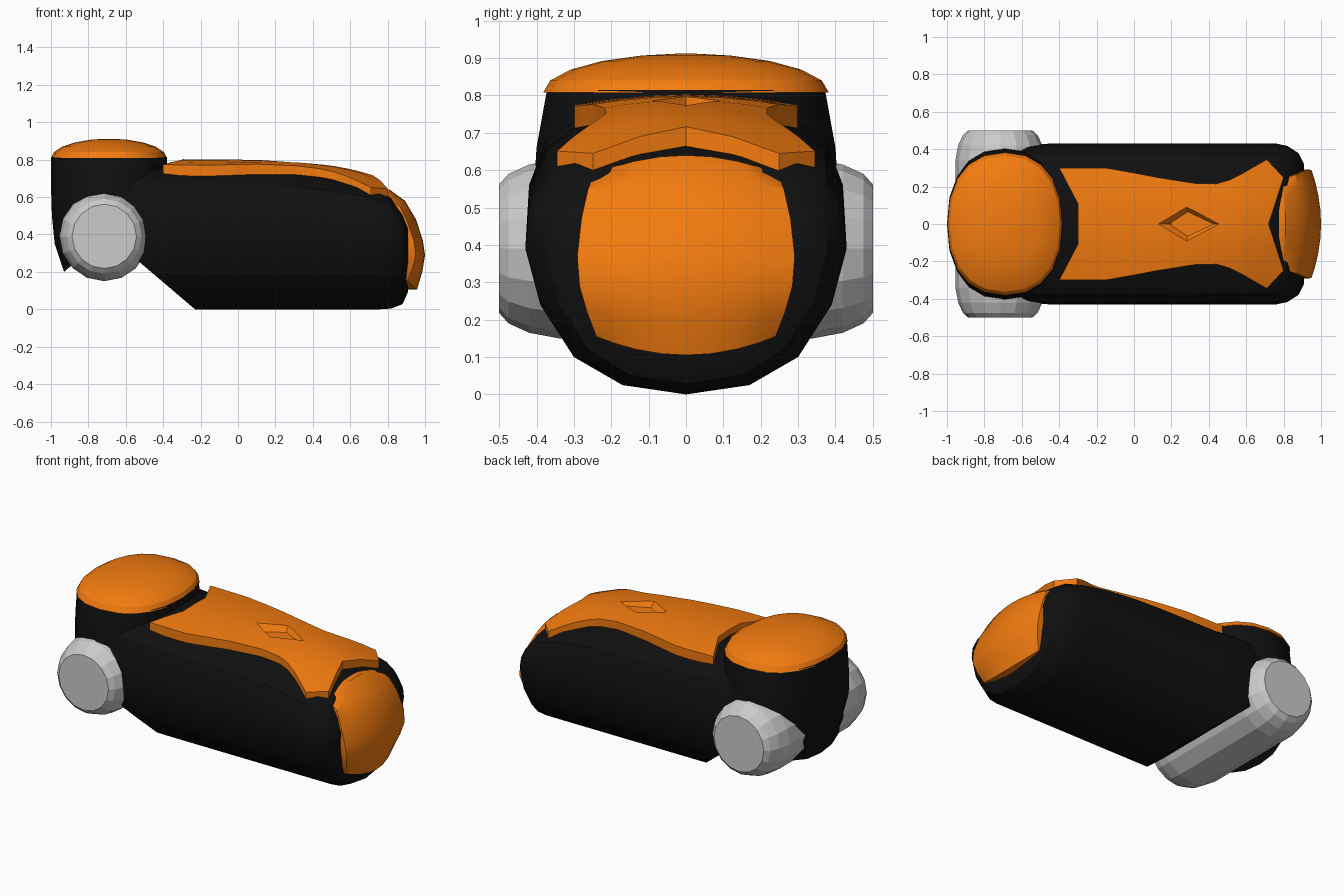
import bpy, bmesh, math

if "Cube" in bpy.data.objects:
    bpy.data.objects.remove(bpy.data.objects["Cube"])


def material(name, rgba):
    m = bpy.data.materials.new(name)
    m.diffuse_color = rgba
    m.use_nodes = True
    m.node_tree.nodes["Principled BSDF"].inputs["Base Color"].default_value = m.diffuse_color
    return m


BLACK = material("black", (0.005, 0.005, 0.005, 1))
ORANGE = material("orange", (0.9, 0.2, 0.005, 1))


def finish(name, bm, mat=None, smooth=30):
    bmesh.ops.recalc_face_normals(bm, faces=bm.faces)
    me = bpy.data.meshes.new(name)
    bm.to_mesh(me)
    bm.free()
    ob = bpy.data.objects.new(name, me)
    bpy.context.collection.objects.link(ob)
    if mat:
        me.materials.append(mat)
    bpy.ops.object.select_all(action='DESELECT')
    ob.select_set(True)
    bpy.context.view_layer.objects.active = ob
    if smooth:
        bpy.ops.object.shade_smooth_by_angle(angle=math.radians(smooth))
    return ob


def loft(name, rings, mat=None, smooth=30):
    """Skin closed rings of points and cap both ends."""
    bm = bmesh.new()
    rows = [[bm.verts.new(p) for p in r] for r in rings]
    n = len(rows[0])
    for a, b in zip(rows, rows[1:]):
        for i in range(n):
            j = (i + 1) % n
            bm.faces.new((a[i], a[j], b[j], b[i]))
    bm.faces.new(rows[0])
    bm.faces.new(rows[-1])
    return finish(name, bm, mat, smooth)


def shell(name, grid, offset, mat):
    """Thick panel from a grid of points, extruded straight along offset."""
    bm = bmesh.new()
    rows = [[bm.verts.new(p) for p in r] for r in grid]
    for a, b in zip(rows, rows[1:]):
        for i in range(len(a) - 1):
            bm.faces.new((a[i], a[i + 1], b[i + 1], b[i]))
    faces = list(bm.faces)
    ext = bmesh.ops.extrude_face_region(bm, geom=faces, use_keep_orig=True)
    verts = [g for g in ext['geom'] if isinstance(g, bmesh.types.BMVert)]
    bmesh.ops.translate(bm, verts=verts, vec=offset)
    return finish(name, bm, mat)


def cut(ob, cutter):
    cutter.hide_render = True
    mod = ob.modifiers.new("cut", 'BOOLEAN')
    mod.operation = 'DIFFERENCE'
    mod.solver = 'EXACT'
    mod.object = cutter
    bpy.context.view_layer.objects.active = ob
    bpy.ops.object.modifier_apply(modifier=mod.name)


def lerp(table, x):
    for (x0, y0), (x1, y1) in zip(table, table[1:]):
        if x <= x1:
            t = max(0, (x - x0) / (x1 - x0))
            return y0 + (y1 - y0) * t
    return table[-1][1]


# main body: half cross-section (y, z) carried along x
half = [(0, 0), (.17, .025), (.30, .10), (.39, .24), (.43, .39), (.42, .55),
        (.375, .66), (.30, .71), (.15, .747), (0, .76)]
section = half + [(-y, z) for y, z in half[-2:0:-1]]
stations = [(-.66, .92, 1, .79), (-.56, .98, 1, .79), (-.45, 1, 1, .785),
            (-.3, 1, 1, .765), (.1, 1, 1, .76), (.3, 1, 1, .75),
            (.5, 1, 1, .725), (.65, 1, 1, .69), (.76, 1, 1, .65),
            (.82, .97, .99, .61), (.88, .88, .93, .52), (.91, .74, .76, .44)]


def body_ring(x, w, low, top):
    return [(x, y * w, .4 - (.4 - z) * low if z < .4
             else .4 + (z - .4) * (top - .4) / .36) for y, z in section]


body = loft("body", [body_ring(*s) for s in stations], BLACK)


# rear column and its domed cap: rounded plan rings
def plan_ring(z, x0, x1, ry, n=20):
    def p(v):
        return math.copysign(abs(v) ** .88, v)
    cx, rx = (x0 + x1) / 2, (x1 - x0) / 2
    return [(cx + rx * p(math.cos(a)), ry * p(math.sin(a)), z)
            for a in (2 * math.pi * i / n for i in range(n))]


column = loft("rear_column", [plan_ring(*r) for r in [
    (.2, -.93, -.45, .34), (.35, -.98, -.4, .395), (.5, -.995, -.39, .41),
    (.66, -1, -.38, .40), (.815, -1, -.38, .372)]], BLACK)

dome_rings = []
for a in (0, 18, 36, 54, 72, 86):
    c, s = math.cos(math.radians(a)), math.sin(math.radians(a))
    dome_rings.append(plan_ring(.808 + .104 * s, -.69 - .31 * c,
                                -.69 + .31 * c, .382 * c))
loft("rear_dome", dome_rings, ORANGE)

# underside wedge that clears the roller
wedge_profile = [(-.93, .2), (-.7, .4), (-.23, 0), (-.23, -.1), (-.93, -.1)]
wedge = loft("wedge_cutter", [[(x, y, z) for x, z in wedge_profile]
                              for y in (-.6, .6)], None, 0)
cut(body, wedge)
cut(column, wedge)
bpy.data.objects.remove(wedge)

# long roller with rounded ends
end = [(.5, .172), (.475, .2), (.42, .225), (.34, .24)]
profile = [(-y, r) for y, r in end] + end[::-1]
loft("roller", [[(-.715 + .0 + r * math.cos(a), y, .39 + r * math.sin(a))
                 for a in (2 * math.pi * i / 16 for i in range(16))]
                for y, r in profile], None, 0)

# top panel: waisted outline over a crowned surface
ridge = [(-.4, .803), (0, .80), (.2, .796), (.35, .785), (.5, .768),
         (.6, .75), (.7, .725), (.8, .682)]
crown = [(-.4, .33), (.2, .35), (.5, .55), (.8, .6)]
fr = [0, .36, .72, 1]
fr = [-f for f in fr[:0:-1]] + fr
widths = [(-.2, .30), (-.14, .298), (0, .273), (.12, .25), (.32, .218),
          (.44, .215), (.51, .235), (.58, .27), (.64, .305)]
plan = [[(lerp([(0, -.3), (.36, -.3), (1, -.4)], abs(f)), .30 * f) for f in fr]]
plan += [[(x, w * f) for f in fr] for x, w in widths]
plan += [[(lerp([(0, .72), (.72, .80), (1, .71)], abs(f)), .345 * f) for f in fr]]
panel = shell("top_panel", [[(x, y, lerp(ridge, x) - lerp(crown, x) * y * y)
                             for x, y in r] for r in plan], (0, 0, -.07), ORANGE)

# diamond recess in the top panel
diamond = [(-.17, 0), (-.02, -.1), (.19, 0), (-.02, .1)]
recess = loft("recess_cutter", [[(.3 + x * k, y * k, z) for x, y in diamond]
                                for z, k in ((.755, .66), (.835, 1.3))], None, 0)
cut(panel, recess)
bpy.data.objects.remove(recess)

# curved nose panel: (z, centre x, half width, row bow)
nose = [(.64, .81, .245, -.05), (.58, .893, .262, -.03), (.48, .952, .28, -.01),
        (.37, .988, .291, 0), (.29, 1, .285, 0), (.2, .985, .265, .02),
        (.105, .957, .24, .05)]
shell("nose_panel", [[(cx - .052 * lerp([(.1, 1), (.5, .9), (.64, .3)], z) * v * v,
                       hw * v, z + bow * v * v)
                      for v in (-1, -.8, -.57, -.28, 0, .28, .57, .8, 1)]
                     for z, cx, hw, bow in nose], (-.075, 0, 0), ORANGE)
